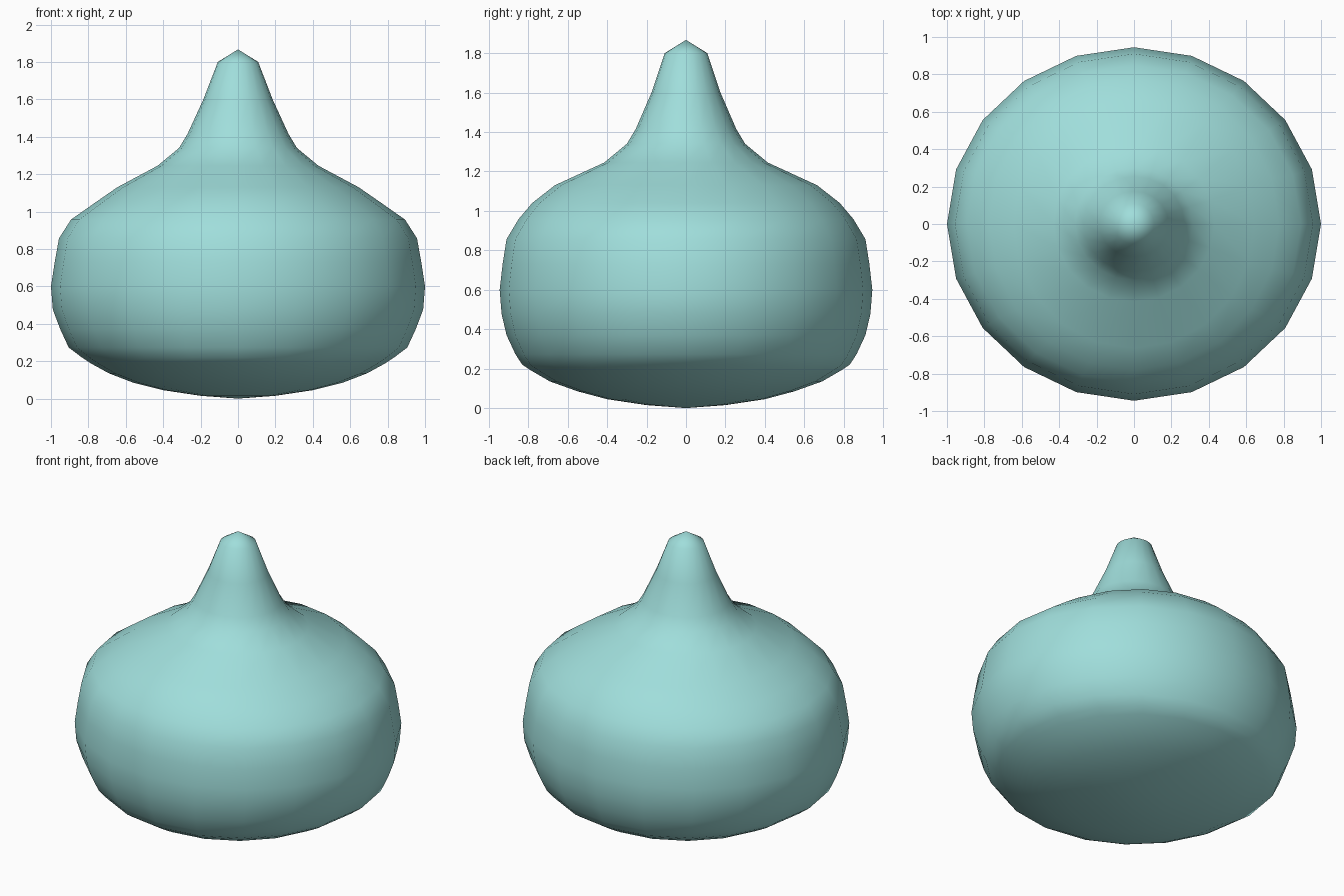
import bpy, bmesh, math

if "Cube" in bpy.data.objects:
    bpy.data.objects.remove(bpy.data.objects["Cube"])

SIDES = 20
# Rings from bottom to top: height, half width, half depth
RINGS = [
    (0.015, 0.20, 0.20), (0.045, 0.40, 0.40), (0.085, 0.56, 0.55),
    (0.135, 0.69, 0.69), (0.19, 0.79, 0.785), (0.22, 0.835, 0.83),
    (0.273, 0.905, 0.865), (0.37, 0.95, 0.91), (0.476, 0.99, 0.935),
    (0.60, 1.00, 0.945), (0.73, 0.98, 0.93), (0.857, 0.957, 0.91),
    (0.957, 0.893, 0.85), (1.04, 0.775, 0.78), (1.13, 0.645, 0.665),
    (1.245, 0.43, 0.415), (1.34, 0.315, 0.30), (1.415, 0.27, 0.255),
    (1.60, 0.185, 0.175), (1.80, 0.108, 0.108),
]
BOTTOM, TIP = 0.0, 1.867


def ring(bm, z, rx, ry):
    angles = [2 * math.pi * i / SIDES for i in range(SIDES)]
    return [bm.verts.new((rx * math.cos(a), ry * math.sin(a), z)) for a in angles]


# Bulbous body with a tapering neck, lofted through oval rings
bm = bmesh.new()
loops = [ring(bm, *r) for r in RINGS]
low = bm.verts.new((0, 0, BOTTOM))
tip = bm.verts.new((0, 0, TIP))
for i in range(SIDES):
    j = (i + 1) % SIDES
    for a, b in zip(loops, loops[1:]):
        bm.faces.new((a[i], a[j], b[j], b[i]))
    bm.faces.new((low, loops[0][j], loops[0][i]))
    bm.faces.new((tip, loops[-1][i], loops[-1][j]))
for f in bm.faces:
    f.smooth = True
bmesh.ops.recalc_face_normals(bm, faces=bm.faces[:])

mesh = bpy.data.meshes.new("bulb_body")
bm.to_mesh(mesh)
bm.free()
body = bpy.data.objects.new("bulb_body", mesh)
bpy.context.collection.objects.link(body)

# Pale turquoise surface
mat = bpy.data.materials.new("pale_turquoise")
mat.diffuse_color = (0.35, 0.73, 0.71, 1)
mat.use_nodes = True
mat.node_tree.nodes["Principled BSDF"].inputs["Base Color"].default_value = mat.diffuse_color
mesh.materials.append(mat)
